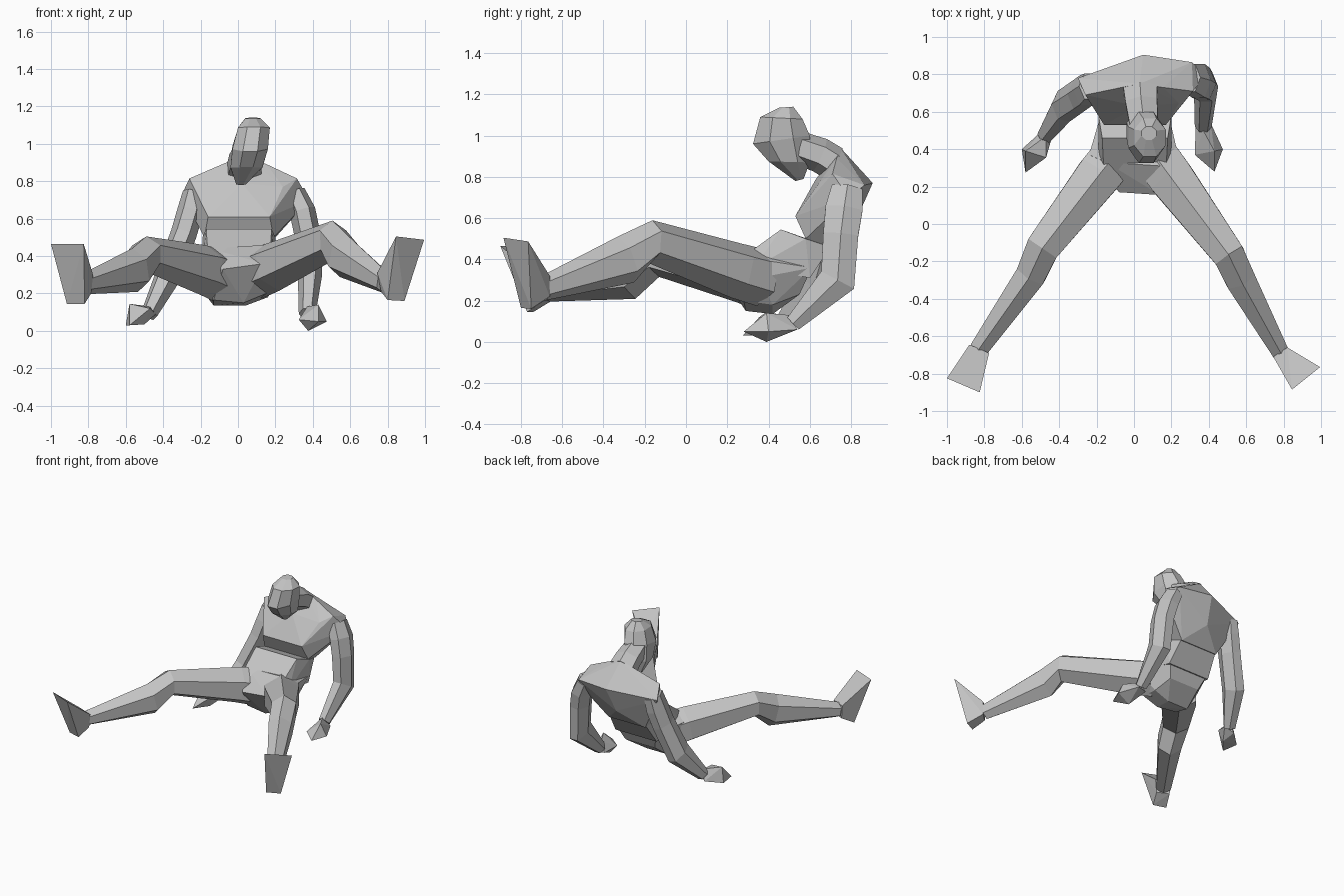
import bpy, bmesh, math
from mathutils import Vector

GREY = bpy.data.materials.new("plain grey")
GREY.diffuse_color = (0.55, 0.55, 0.55, 1)


def finish(name, bm):
    bmesh.ops.recalc_face_normals(bm, faces=bm.faces)
    me = bpy.data.meshes.new(name)
    bm.to_mesh(me)
    bm.free()
    me.materials.append(GREY)
    ob = bpy.data.objects.new(name, me)
    bpy.context.collection.objects.link(ob)
    return ob


def loft(name, rings):
    """Skin a list of point rings and cap both ends."""
    bm = bmesh.new()
    vs = [[bm.verts.new(p) for p in r] for r in rings]
    n = len(vs[0])
    for a, b in zip(vs, vs[1:]):
        for i in range(n):
            j = (i + 1) % n
            bm.faces.new((a[i], a[j], b[j], b[i]))
    bm.faces.new(vs[0])
    bm.faces.new(vs[-1])
    return finish(name, bm)


def body(name, sections, n=8):
    """Sections: centre x, half width, front (y, z), back (y, z)."""
    rings = []
    for x, w, f, b in sections:
        front, back = Vector((x, *f)), Vector((x, *b))
        mid, half = (front + back) / 2, (front - back) / 2
        ring = []
        for i in range(n):
            t = 2 * math.pi * (i + 0.5) / n
            k = 1 / math.cos(math.pi / n)
            ring.append(mid + Vector((w * k * math.cos(t), 0, 0)) + half * k * math.sin(t))
        rings.append(ring)
    return loft(name, rings)


def limb(name, stations, ref, n=6):
    """Stations: centre, half size across, half size along ref."""
    pts = [Vector(s[0]) for s in stations]
    ref = Vector(ref)
    rings = []
    for i, (c, sa, sb) in enumerate(stations):
        t = (pts[min(i + 1, len(pts) - 1)] - pts[max(i - 1, 0)]).normalized()
        a = t.cross(ref).normalized()
        b = a.cross(t)
        ring = []
        for k in range(n):
            ang = 2 * math.pi * (k + 0.5) / n
            ring.append(pts[i] + a * sa * math.cos(ang) / 0.866 + b * sb * math.sin(ang))
        rings.append(ring)
    return loft(name, rings)


def hull(name, points):
    bm = bmesh.new()
    for p in points:
        bm.verts.new(p)
    bmesh.ops.convex_hull(bm, input=bm.verts)
    bmesh.ops.dissolve_limit(bm, angle_limit=0.03, verts=bm.verts, edges=bm.edges)
    return finish(name, bm)


# Belly, pelvis block, and chest tapering from the shoulders to the waist
hull("belly", [
    (-0.16, 0.26, 0.40), (0.17, 0.26, 0.40), (-0.19, 0.33, 0.36), (0.20, 0.33, 0.36),
    (-0.17, 0.46, 0.545), (0.18, 0.46, 0.545), (-0.19, 0.58, 0.50), (0.20, 0.58, 0.50),
    (-0.15, 0.70, 0.46), (0.16, 0.70, 0.46), (-0.17, 0.60, 0.31), (0.18, 0.60, 0.31),
])
hull("pelvis", [
    (-0.08, 0.17, 0.33), (0.14, 0.155, 0.36), (-0.13, 0.30, 0.165), (0.03, 0.29, 0.15),
    (0.15, 0.28, 0.20), (-0.13, 0.42, 0.135), (0.04, 0.42, 0.135), (0.16, 0.42, 0.18),
    (-0.24, 0.37, 0.39), (0.24, 0.35, 0.40), (-0.24, 0.37, 0.28), (0.24, 0.35, 0.31),
    (-0.15, 0.33, 0.44), (0.15, 0.31, 0.46), (-0.17, 0.61, 0.36), (0.18, 0.61, 0.36),
    (-0.12, 0.55, 0.23), (0.13, 0.55, 0.23),
])
hull("chest", [
    (-0.26, 0.69, 0.815), (-0.30, 0.78, 0.73), (0.05, 0.905, 0.77), (0.31, 0.865, 0.76),
    (0.315, 0.71, 0.815), (0.38, 0.79, 0.70), (-0.08, 0.73, 0.89), (0.155, 0.73, 0.89),
    (0.03, 0.75, 0.94), (0.02, 0.63, 0.79), (-0.20, 0.645, 0.76), (0.24, 0.645, 0.77),
    (0.02, 0.82, 0.58), (-0.16, 0.53, 0.61), (0.17, 0.53, 0.61),
    (-0.18, 0.58, 0.50), (0.19, 0.58, 0.50), (-0.15, 0.71, 0.455), (0.16, 0.71, 0.455),
])

# Neck reaching forward, and bowed head
limb("neck", [
    ((0.035, 0.715, 0.865), 0.09, 0.085),
    ((0.04, 0.65, 0.905), 0.085, 0.085),
    ((0.055, 0.52, 0.95), 0.075, 0.08),
], (0, 0, 1))
body("head", [
    (0.016, 0.025, (0.53, 0.78), (0.57, 0.79)),
    (0.045, 0.085, (0.40, 0.875), (0.60, 0.87)),
    (0.065, 0.095, (0.325, 0.96), (0.60, 1.00)),
    (0.085, 0.085, (0.36, 1.09), (0.565, 1.08)),
    (0.08, 0.04, (0.45, 1.135), (0.52, 1.14)),
])

# Legs spread forward
limb("right_leg", [
    ((0.11, 0.37, 0.31), 0.12, 0.14),
    ((0.20, 0.245, 0.345), 0.12, 0.135),
    ((0.51, -0.17, 0.485), 0.085, 0.105),
    ((0.565, -0.29, 0.40), 0.08, 0.12),
    ((0.785, -0.69, 0.26), 0.045, 0.06),
], (0, 0, 1))
limb("left_leg", [
    ((-0.10, 0.37, 0.29), 0.12, 0.14),
    ((-0.185, 0.265, 0.325), 0.12, 0.135),
    ((-0.49, -0.13, 0.41), 0.09, 0.095),
    ((-0.55, -0.27, 0.325), 0.08, 0.12),
    ((-0.83, -0.67, 0.25), 0.05, 0.055),
], (0, 0, 1))

# Wedge feet: ankle corners, toe edge, heel edge
hull("right_foot", [
    (0.745, -0.71, 0.31), (0.82, -0.66, 0.32), (0.765, -0.71, 0.21), (0.82, -0.66, 0.22),
    (0.845, -0.885, 0.505), (0.995, -0.765, 0.487), (0.80, -0.80, 0.165), (0.89, -0.75, 0.16),
])
hull("left_foot", [
    (-0.775, -0.69, 0.30), (-0.88, -0.645, 0.30), (-0.785, -0.69, 0.20), (-0.87, -0.65, 0.20),
    (-0.825, -0.90, 0.465), (-1.0, -0.825, 0.465), (-0.82, -0.77, 0.145), (-0.915, -0.74, 0.145),
])

# Arms propping the body from behind
limb("right_arm", [
    ((0.30, 0.78, 0.74), 0.075, 0.06),
    ((0.345, 0.765, 0.64), 0.09, 0.07),
    ((0.37, 0.75, 0.52), 0.085, 0.07),
    ((0.385, 0.735, 0.30), 0.09, 0.065),
    ((0.37, 0.52, 0.09), 0.04, 0.045),
], (1, 0, 0))
limb("left_arm", [
    ((-0.235, 0.735, 0.74), 0.07, 0.06),
    ((-0.255, 0.715, 0.64), 0.08, 0.07),
    ((-0.29, 0.69, 0.52), 0.08, 0.07),
    ((-0.375, 0.63, 0.29), 0.085, 0.07),
    ((-0.475, 0.47, 0.09), 0.04, 0.045),
], (1, 0, 0))

# Hands on the ground
hull("right_hand", [
    (0.33, 0.52, 0.06), (0.41, 0.54, 0.06), (0.37, 0.50, 0.13), (0.475, 0.40, 0.05),
    (0.43, 0.28, 0.05), (0.325, 0.37, 0.06), (0.375, 0.39, 0.0), (0.43, 0.39, 0.14),
])
hull("left_hand", [
    (-0.50, 0.49, 0.05), (-0.44, 0.46, 0.09), (-0.47, 0.47, 0.13), (-0.60, 0.40, 0.03),
    (-0.58, 0.275, 0.03), (-0.47, 0.355, 0.12), (-0.50, 0.37, 0.035), (-0.58, 0.39, 0.145),
])
